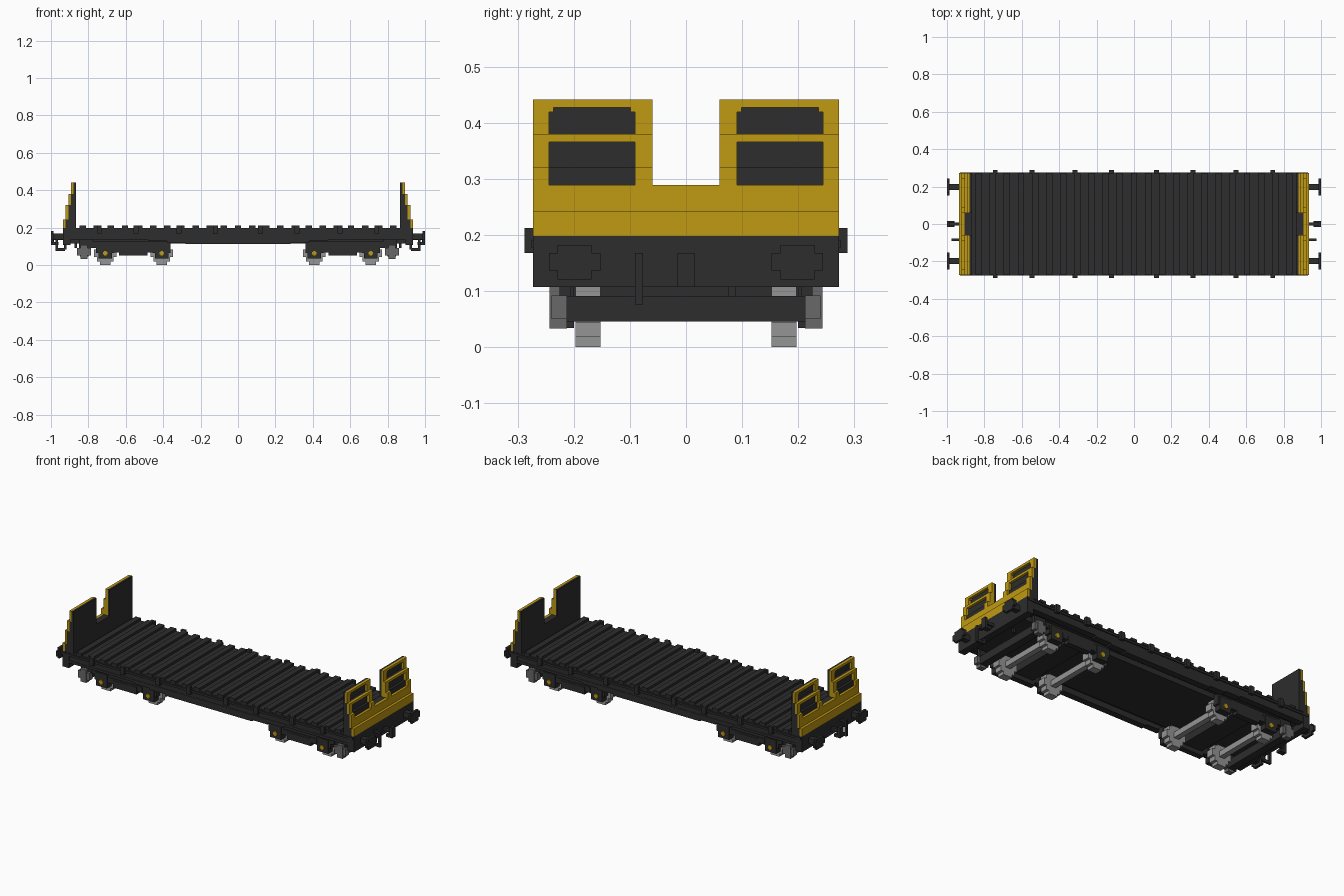
import bpy, bmesh
from mathutils import Matrix, Vector

cube = bpy.data.objects.get("Cube")
if cube:
    bpy.data.objects.remove(cube, do_unlink=True)


def material(name, rgb):
    m = bpy.data.materials.new(name)
    m.use_nodes = True
    m.diffuse_color = (*rgb, 1)
    m.node_tree.nodes["Principled BSDF"].inputs["Base Color"].default_value = (*rgb, 1)
    return m


DARK = material("charcoal", (0.026, 0.026, 0.026))
YELLOW = material("safety yellow", (0.53, 0.32, 0.006))
STEEL = material("light steel", (0.30, 0.30, 0.30))
GREY = material("mid grey", (0.14, 0.14, 0.14))


def part(name, mat, boxes, mx=False, my=False):
    """One object from boxes (x0, x1, y0, y1, z0, z1), mirrored in x and/or y."""
    bm = bmesh.new()
    for x0, x1, y0, y1, z0, z1 in boxes:
        for sx in ((1, -1) if mx else (1,)):
            for sy in ((1, -1) if my else (1,)):
                c = Vector((sx * (x0 + x1) / 2, sy * (y0 + y1) / 2, (z0 + z1) / 2))
                size = (x1 - x0, y1 - y0, z1 - z0, 1)
                bmesh.ops.create_cube(bm, size=1, matrix=Matrix.Translation(c) @ Matrix.Diagonal(size))
    me = bpy.data.meshes.new(name)
    bm.to_mesh(me)
    bm.free()
    me.materials.append(mat)
    ob = bpy.data.objects.new(name, me)
    bpy.context.collection.objects.link(ob)
    return ob


# Floor, underframe and headstocks
part("floor", DARK, [(-.935, .935, -.27, .27, .145, .198)])
part("underframe", DARK, [(-.90, .90, -.19, .19, .115, .146)])
part("headstock", DARK, [(.895, .936, -.273, .273, .107, .198)], mx=True)

# Side sills, stepping deeper towards the middle
part("side_sill", DARK,
     [(-h, h, .235, .272, z, .15) for h, z in ((.90, .136), (.48, .128), (.38, .12), (.28, .112))],
     my=True)
part("side_rail", DARK, [(-.93, .93, .268, .276, .178, .190)], my=True)

# Deck ribs and stake pockets
part("deck_ribs", DARK,
     [(x - .017, x + .017, -.272, .272, .197, .212) for x in [i * .0755 for i in range(-11, 12)]])
part("stake_pockets", DARK,
     [(x - .013, x + .013, .27, .288, .168, .212) for x in (.12, .315, .545, .742)],
     mx=True, my=True)

# Stepped end walls: yellow skin over a dark core, with recessed panels
ROWS = [(.198, .243, .936, 0), (.243, .289, .921, 0), (.289, .32, .921, 1),
        (.32, .366, .907, 1), (.366, .38, .907, 0), (.38, .427, .893, 1), (.427, .441, .893, 0)]
skin, core = [], []
for z0, z1, x, window in ROWS:
    xi = x - .0145
    inner = 0 if z1 < .29 else .06
    core.append((.867, xi, inner if inner == 0 else .066, .272, z0, z1))
    if window:
        skin += [(xi, x, .06, .091, z0, z1), (xi, x, .244, .273, z0, z1)]
    else:
        skin.append((xi, x, inner, .273, z0, z1))
    if inner:
        skin.append((.8785, xi, .06, .066, z0, z1))
        core.append((.867, .8785, .06, .066, z0, z1))
# Small corner blocks in the upper panels
skin += [(.8785, .891, y, y + .008, .419, .427) for y in (.091, .236)]
part("end_wall_core", DARK, core, mx=True, my=True)
part("end_wall_skin", YELLOW, skin, mx=True, my=True)

# Buffers with cross-shaped heads
part("buffers", DARK,
     [(.93, .987, .183, .214, .137, .168),
      (.986, 1.0, .152, .244, .137, .168),
      (.986, 1.0, .168, .229, .121, .182)], mx=True, my=True)

# Coupler hooks and brake hoses
part("couplers", DARK,
     [(.93, .985, -.008, .008, .135, .152), (.984, 1.0, -.015, .015, .122, .168),
      (.960, 1.0, -.015, .015, .107, .122)], mx=True)
part("brake_hoses", DARK,
     [(.93, .975, -.091, -.077, .154, .168), (.963, .977, -.091, -.077, .085, .168),
      (.925, .977, -.091, -.077, .076, .090), (.918, .930, -.091, -.077, .082, .110)], mx=True)
part("brake_pipe", DARK,
     [(.86, .874, .075, .089, .09, .12), (-.874, -.86, .075, .089, .09, .12)])

# Bogies: wheels, axles, axle boxes and hubs for each axle
wheels, axles, boxes, hubs = [], [], [], []
for ax in (.408, .71):
    for w, lo, hi in ((.028, 0, .124), (.045, .018, .108), (.060, .044, .082)):
        wheels.append((ax - w, ax + w, .152, .197, lo, hi))
    axles.append((ax - .016, ax + .016, -.16, .16, .047, .079))
    boxes += [(ax - .036, ax + .036, .20, .238, .034, .112),
              (ax - .048, ax + .048, .20, .234, .065, .112)]
    hubs += [(ax - .013, ax + .013, .236, .243, .056, .070),
             (ax - .007, ax + .007, .236, .243, .050, .076)]
part("wheels", STEEL, wheels, mx=True, my=True)
part("axles", STEEL, axles, mx=True)
part("axle_boxes", DARK, boxes, mx=True, my=True)
part("axle_hubs", YELLOW, hubs, mx=True, my=True)

# Bogie side frames and cross members
part("bogie_side_frames", DARK,
     [(.36, .78, .205, .232, .092, .125), (.45, .67, .205, .236, .068, .10),
      (.485, .635, .205, .238, .050, .09)], mx=True, my=True)
part("bogie_bolster", DARK,
     [(.50, .62, -.21, .21, .075, .118), (.80, .845, -.213, .213, .046, .091)], mx=True)

# Grey cross-shaped step boxes at the outer ends
part("step_boxes", GREY,
     [(.805, .842, .212, .243, .033, .108), (.787, .86, .212, .24, .050, .092)],
     mx=True, my=True)
part("step_box_hangers", DARK, [(.775, .85, .205, .225, .09, .14)], mx=True, my=True)
